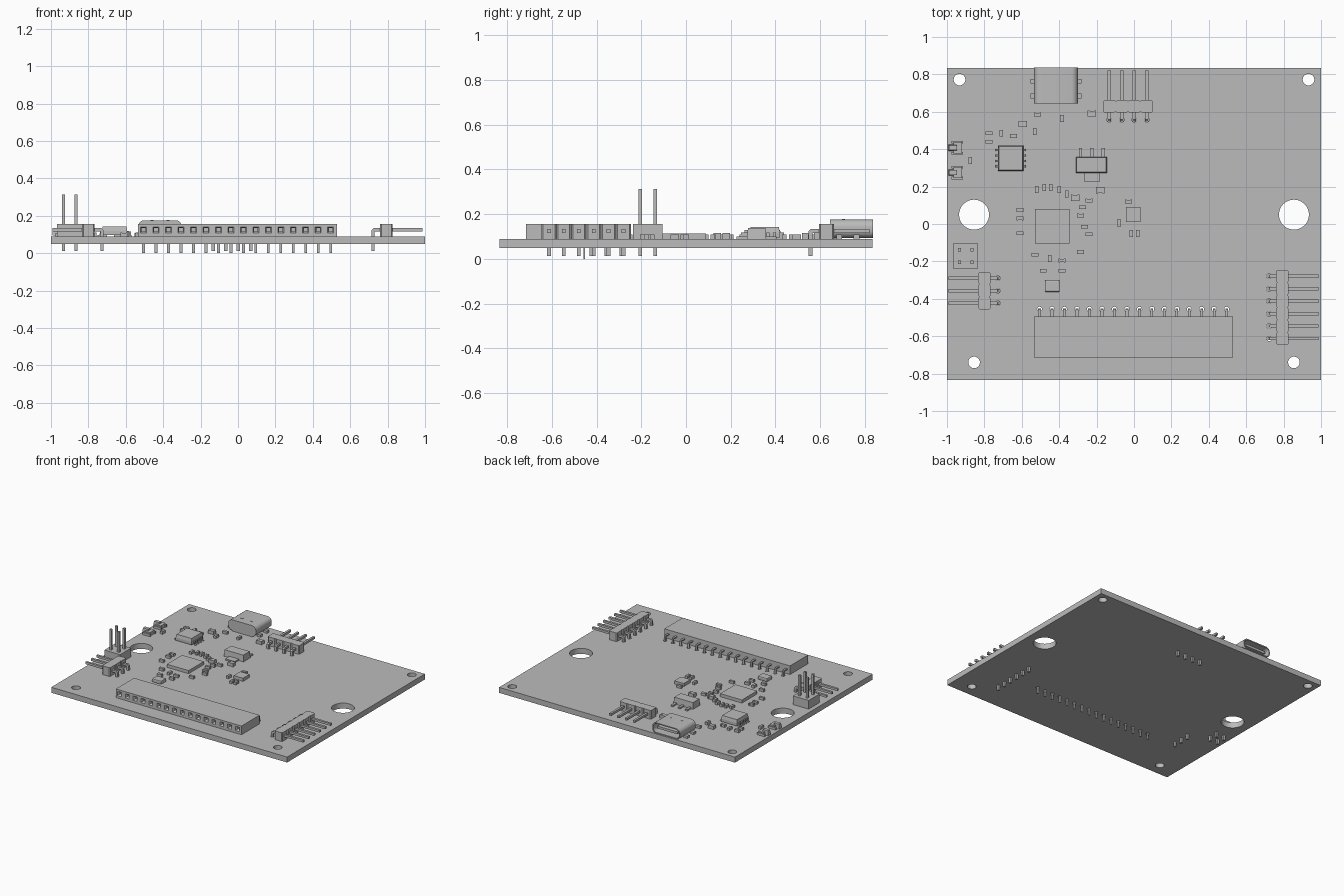
import bpy, bmesh, math
from mathutils import Matrix, Vector

cube = bpy.data.objects.get("Cube")
if cube:
    bpy.data.objects.remove(cube)

BOTTOM, TOP = 0.048, 0.09      # board faces
PITCH = 0.0667                 # pin spacing
PIN = 0.0168                   # pin thickness
PIN_Z = 0.125                  # height of lying pins
PIN_END = 0.012

grey = bpy.data.materials.new("plain_grey")
grey.use_nodes = True
grey.diffuse_color = (0.5, 0.5, 0.5, 1)
shader = next(n for n in grey.node_tree.nodes if n.type == "BSDF_PRINCIPLED")
shader.inputs["Base Color"].default_value = grey.diffuse_color


def finish(name, bm):
    bmesh.ops.recalc_face_normals(bm, faces=bm.faces)
    mesh = bpy.data.meshes.new(name)
    bm.to_mesh(mesh)
    bm.free()
    mesh.materials.append(grey)
    obj = bpy.data.objects.new(name, mesh)
    bpy.context.collection.objects.link(obj)
    return obj


def place(x, y, degrees):
    return Matrix.Translation((x, y, 0)) @ Matrix.Rotation(math.radians(degrees), 4, "Z")


def box(bm, x, y, z, frame=Matrix(), taper=0):
    """Box from (low, high) ranges; the top can be drawn in by taper."""
    rings = []
    for h, t in ((z[0], 0), (z[1], taper)):
        corners = [(x[0] + t, y[0] + t), (x[1] - t, y[0] + t),
                   (x[1] - t, y[1] - t), (x[0] + t, y[1] - t)]
        rings.append([bm.verts.new(frame @ Vector((a, b, h))) for a, b in corners])
    skin(bm, rings)


def block(bm, cx, cy, w, d, z, **extra):
    box(bm, (cx - w / 2, cx + w / 2), (cy - d / 2, cy + d / 2), z, **extra)


def skin(bm, rings):
    """Join rings of vertices into a closed solid."""
    for a, b in zip(rings, rings[1:]):
        for i in range(len(a)):
            j = (i + 1) % len(a)
            bm.faces.new((a[i], a[j], b[j], b[i]))
    bm.faces.new(rings[0][::-1])
    bm.faces.new(rings[-1])


def side_profile(bm, points, width, centre, frame):
    """Profile in the local xz plane, extruded along local y."""
    skin(bm, [[bm.verts.new(frame @ Vector((a, centre + s * width / 2, h)))
               for a, h in points] for s in (-1, 1)])


def carve(obj, cutter):
    mod = obj.modifiers.new("cut", "BOOLEAN")
    mod.operation, mod.solver, mod.object = "DIFFERENCE", "EXACT", cutter
    graph = bpy.context.evaluated_depsgraph_get()
    result = bpy.data.meshes.new_from_object(obj.evaluated_get(graph))
    obj.modifiers.clear()
    obj.data = result
    bpy.data.objects.remove(cutter)


def bent_pin(bm, frame, row, length, width, thick, end):
    """Pin that lies flat, then turns down through the board."""
    t, bend = thick / 2, thick * 0.6
    side_profile(bm, [(-t, end), (t, end), (t, PIN_Z - t), (length, PIN_Z - t),
                      (length, PIN_Z + t), (bend - t, PIN_Z + t), (-t, PIN_Z + t - bend)],
                 width, row, frame)


drills = []   # (x, y, radius)

# Lying pin headers: body of chamfered cells plus bent pins
HEADERS = [("right_header", 6, place(0.722, -0.613, 0)),
           ("left_header", 3, place(-0.728, -0.29, 180)),
           ("back_header", 4, place(0.068, 0.557, 90))]
for name, count, frame in HEADERS:
    body, pins = bmesh.new(), bmesh.new()
    near, far, c = 0.038, 0.105, 0.007
    for i in range(count):
        row, half = i * PITCH, PITCH / 2
        outline = [(near, -half + c), (near + c, -half), (far - c, -half), (far, -half + c),
                   (far, half - c), (far - c, half), (near + c, half), (near, half - c)]
        skin(body, [[body.verts.new(frame @ Vector((a, row + b, h))) for a, b in outline]
                    for h in (TOP, TOP + PITCH)])
        bent_pin(pins, frame, row, 0.264, PIN, PIN, PIN_END)
        spot = frame @ Vector((0, row, 0))
        drills.append((spot.x, spot.y, 0.0131))
    finish(name + "_body", body)
    finish(name + "_pins", pins)

# Upright two by two header
body, pins = bmesh.new(), bmesh.new()
block(body, -0.9, -0.171, 2 * PITCH, 2 * PITCH, (TOP, TOP + PITCH))
for sx in (-0.5, 0.5):
    for sy in (-0.5, 0.5):
        x, y = -0.9 + sx * PITCH, -0.171 + sy * PITCH
        block(pins, x, y, PIN, PIN, (PIN_END, 0.313))
        drills.append((x, y, 0.0131))
finish("upright_header_body", body)
finish("upright_header_pins", pins)

# Long socket with square openings along its front
body, pins, cut = bmesh.new(), bmesh.new(), bmesh.new()
front = -0.715
box(body, (-0.535, 0.53), (front, -0.495), (TOP, TOP + PITCH))
frame = place(-0.505, -0.455, -90)
for i in range(16):
    x = -0.505 + i * PITCH
    rings = []
    for depth, half in ((-0.005, 0.019), (0.01, 0.01), (0.15, 0.01)):
        rings.append([cut.verts.new((x + a * half, front + depth, PIN_Z + b * half))
                      for a, b in ((-1, -1), (1, -1), (1, 1), (-1, 1))])
    skin(cut, rings)
    bent_pin(pins, frame, i * PITCH, 0.045, 0.015, 0.008, 0)
    drills.append((x, -0.455, 0.0131))
carve(finish("long_socket_body", body), finish("socket_cutter", cut))
finish("long_socket_pins", pins)

# Circuit board with mounting holes and pin holes
drills += [(sx * 0.855, 0.05, 0.08) for sx in (-1, 1)]
drills += [(sx * 0.855, -0.74, 0.031) for sx in (-1, 1)]
drills += [(sx * 0.933, 0.772, 0.031) for sx in (-1, 1)]
board, cut = bmesh.new(), bmesh.new()
box(board, (-1, 1), (-0.833, 0.835), (BOTTOM, TOP))
for x, y, r in drills:
    bmesh.ops.create_cone(cut, cap_ends=True, segments=48 if r > 0.02 else 12, radius1=r,
                          radius2=r, depth=0.2, matrix=Matrix.Translation((x, y, TOP)))
carve(finish("circuit_board", board), finish("board_cutter", cut))

# Charging port: hollow rounded shell, tongue and side tabs
port_x, port_z, half_w, half_h = -0.417, 0.135, 0.117, 0.041


def shell_ring(bm, y, inset):
    ring = []
    r = 0.034 - inset
    for k, (sx, sz) in enumerate(((1, 1), (-1, 1), (-1, -1), (1, -1))):
        for step in range(7):
            a = (k + step / 6) * math.pi / 2
            ring.append(bm.verts.new((port_x + sx * (half_w - 0.034) + r * math.cos(a), y,
                                      port_z + sz * (half_h - 0.034) + r * math.sin(a))))
    return ring


bm = bmesh.new()
skin(bm, [shell_ring(bm, y, i) for y, i in ((0.645, 0), (0.836, 0), (0.836, 0.008), (0.665, 0.008))])
shell = finish("port_shell", bm)
bpy.context.view_layer.objects.active = shell
shell.select_set(True)
bpy.ops.object.shade_smooth_by_angle(angle=math.radians(35))
shell.select_set(False)

bm = bmesh.new()
block(bm, port_x, 0.74, 0.17, 0.16, (port_z - 0.009, port_z + 0.009))
finish("port_tongue", bm)
bm = bmesh.new()
for side in (-1, 1):
    for y in (0.685, 0.763):
        block(bm, port_x + side * 0.122, y, 0.03, 0.026, (BOTTOM, 0.108))
block(bm, port_x, 0.66, 0.17, 0.03, (TOP, 0.11))
finish("port_tabs", bm)
bm = bmesh.new()
for side in (-1, 1):
    block(bm, port_x + side * 0.042, 0.705, 0.016, 0.014, (0.174, 0.178))
finish("port_latches", bm)

# Eight leg chip
bm = bmesh.new()
block(bm, -0.66, 0.352, 0.136, 0.136, (0.096, 0.118))
block(bm, -0.66, 0.352, 0.136, 0.136, (0.118, 0.142), taper=0.005)
finish("eight_leg_chip", bm)
bm = bmesh.new()
for turn in (0, 180):
    frame = place(-0.66, 0.352, turn)
    for i in range(4):
        side_profile(bm, [(0.06, 0.112), (0.072, 0.112), (0.074, TOP), (0.09, TOP),
                          (0.09, 0.096), (0.08, 0.098), (0.078, 0.118), (0.06, 0.118)],
                     0.012, (i - 1.5) * 0.029, frame)
finish("eight_leg_chip_leads", bm)

# Voltage regulator with three leads and a tab
bm = bmesh.new()
block(bm, -0.228, 0.316, 0.166, 0.086, (TOP, 0.139), taper=0.004)
finish("regulator_body", bm)
bm = bmesh.new()
for i in (-1, 0, 1):
    block(bm, -0.225 + i * 0.061, 0.38, 0.018, 0.05, (TOP, 0.101))
block(bm, -0.225, 0.255, 0.08, 0.06, (TOP, 0.101))
finish("regulator_leads", bm)

# Flat chips
for name, x, y, size, height in (("main_chip", -0.438, -0.012, 0.184, 0.024),
                                 ("small_chip", -0.004, 0.05, 0.08, 0.024)):
    bm = bmesh.new()
    block(bm, x, y, size, size, (TOP, TOP + height))
    finish(name, bm)

# Timing crystal with rounded corners
bm = bmesh.new()
block(bm, -0.437, -0.332, 0.08, 0.062, (TOP, 0.118))
crystal = finish("crystal", bm)
bevel = crystal.modifiers.new("round", "BEVEL")
bevel.width, bevel.segments = 0.007, 2

# Edge lamps: base with contacts and a lens facing the board edge
for label, y in (("upper", 0.408), ("lower", 0.275)):
    bm = bmesh.new()
    block(bm, -0.942, y, 0.045, 0.06, (TOP, 0.118))
    for side in (-1, 1):
        block(bm, -0.945, y + side * 0.029, 0.064, 0.014, (TOP, 0.108))
    finish(label + "_lamp_base", bm)
    bm = bmesh.new()
    block(bm, -0.968, y, 0.05, 0.034, (TOP + 0.004, 0.13), taper=0.004)
    finish(label + "_lamp_lens", bm)

# Small parts with end caps, lying along x or along y
ALONG_X = [(-0.775, 0.485), (-0.775, 0.44), (-0.645, 0.47), (-0.515, 0.585), (-0.275, 0.09),
           (-0.24, 0.125), (-0.285, 0.045), (-0.265, -0.015), (-0.24, -0.055), (-0.03, 0.12),
           (-0.61, 0.075), (-0.61, 0.03), (-0.61, -0.05), (-0.53, -0.165), (-0.385, -0.195),
           (-0.485, -0.25), (-0.385, -0.25), (-0.285, -0.15)]
ALONG_Y = [(-0.71, 0.485), (-0.53, 0.495), (-0.385, 0.565), (-0.875, 0.34), (-0.52, 0.185),
           (-0.48, 0.195), (-0.445, 0.195), (-0.4, 0.185), (-0.36, 0.16), (-0.08, 0.005),
           (-0.015, -0.05), (0.02, -0.05), (-0.45, -0.185)]
LARGE = [(-0.595, 0.535), (-0.225, 0.59), (-0.18, 0.18), (-0.315, 0.14)]
core, caps = bmesh.new(), bmesh.new()
for spots, turn, length, width, height in ((ALONG_X, 0, 0.037, 0.02, 0.02),
                                           (ALONG_Y, 90, 0.037, 0.02, 0.02),
                                           (LARGE, 0, 0.046, 0.033, 0.026)):
    for x, y in spots:
        frame = place(x, y, turn)
        block(core, 0, 0, length * 0.7, width * 0.92, (TOP, TOP + height * 0.94), frame=frame)
        for side in (-1, 1):
            block(caps, side * length * 0.39, 0, length * 0.22, width, (TOP, TOP + height),
                  frame=frame)
finish("small_part_bodies", core)
finish("small_part_caps", caps)
